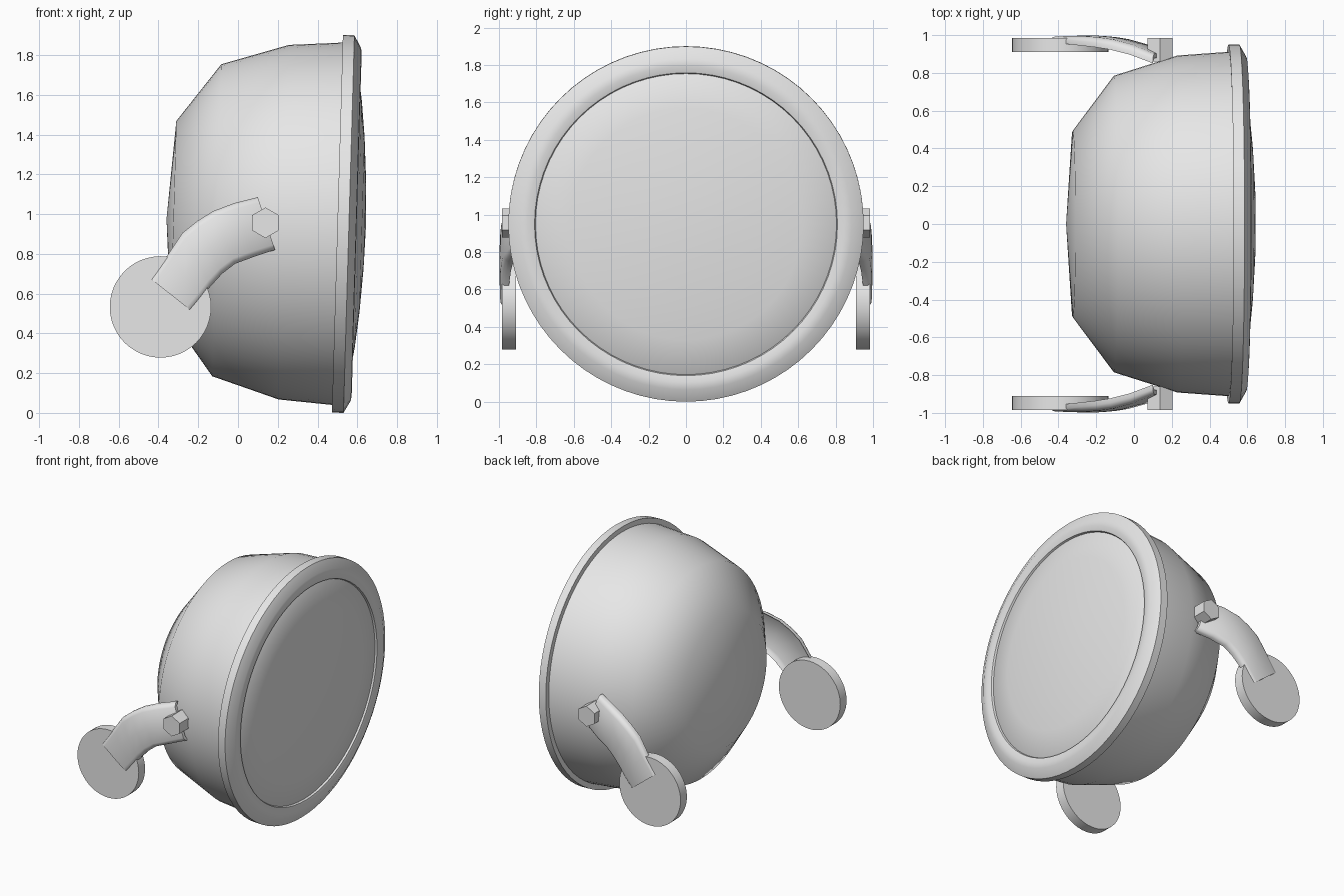
import bpy, bmesh, math
from mathutils import Vector, Matrix

if "Cube" in bpy.data.objects:
    bpy.data.objects.remove(bpy.data.objects["Cube"])

grey = bpy.data.materials.new("light grey")
grey.diffuse_color = (0.8, 0.8, 0.8, 1)
grey.use_nodes = True
grey.node_tree.nodes["Principled BSDF"].inputs["Base Color"].default_value = grey.diffuse_color

PIVOT = Vector((0.545, 0, 0.95))   # centre of the rim
TILT = Matrix.Translation(PIVOT) @ Matrix.Rotation(0.029, 4, 'Y')


def finish(name, bm, angle):
    bmesh.ops.recalc_face_normals(bm, faces=bm.faces)
    me = bpy.data.meshes.new(name)
    bm.to_mesh(me)
    bm.free()
    ob = bpy.data.objects.new(name, me)
    bpy.context.collection.objects.link(ob)
    me.materials.append(grey)
    bpy.ops.object.select_all(action='DESELECT')
    ob.select_set(True)
    bpy.context.view_layer.objects.active = ob
    bpy.ops.object.shade_smooth_by_angle(angle=math.radians(angle))
    return ob


def lathe(name, profile, closed=False, angle=60, n=72):
    """Revolve (x, radius) points about the tilted lamp axis."""
    bm = bmesh.new()
    vs = [bm.verts.new((x - PIVOT.x, 0, r)) for x, r in profile]
    es = [bm.edges.new(p) for p in zip(vs, vs[1:])]
    if closed:
        es.append(bm.edges.new((vs[-1], vs[0])))
    bmesh.ops.spin(bm, geom=vs + es, cent=(0, 0, 0), axis=(1, 0, 0),
                   angle=2 * math.pi, steps=n, use_merge=True)
    bmesh.ops.remove_doubles(bm, verts=bm.verts, dist=1e-4)
    bm.transform(TILT)
    return finish(name, bm, angle)


def prism(name, x, z, r, y0, y1, n, side):
    """Prism along y, with a corner at the top."""
    bm = bmesh.new()
    bmesh.ops.create_cone(bm, cap_ends=True, segments=n, radius1=r, radius2=r, depth=y1 - y0)
    bm.transform(Matrix.Translation((x, side * (y0 + y1) / 2, z)) @ Matrix.Rotation(math.pi / 2, 4, 'X'))
    return finish(name, bm, 30)


# lamp shell, rim and lens
lathe("lamp_shell", [(-0.36, 0), (-0.325, 0.493), (-0.107, 0.785), (0.23, 0.892),
                     (0.505, 0.912), (0.505, 0.86)])
lathe("rim", [(0.502, 0.90), (0.50, 0.95), (0.558, 0.95), (0.594, 0.885),
              (0.597, 0.845), (0.588, 0.81), (0.56, 0.80), (0.52, 0.82)], closed=True, angle=45)
lathe("lens", [(0.57, 0.81), (0.578, 0.80), (0.605, 0.62), (0.624, 0.44), (0.638, 0.22), (0.644, 0)])

# arm stations: top edge x, z, bottom edge x, z, outer y, lip depth
ARM = [(0.10, 1.085, 0.186, 0.82, 0.905, 0.03),
       (-0.02, 1.055, 0.08, 0.785, 0.955, 0.035),
       (-0.125, 1.015, -0.015, 0.75, 0.982, 0.035),
       (-0.205, 0.965, -0.08, 0.70, 0.993, 0.033),
       (-0.28, 0.905, -0.135, 0.64, 0.998, 0.03),
       (-0.35, 0.80, -0.18, 0.585, 0.998, 0.022),
       (-0.437, 0.673, -0.24, 0.517, 0.994, 0.012)]
# cross-section: position across the arm, share of the lip depth
SECTION = [(0, 1), (0.03, 0.5), (0.10, 0.12), (0.5, 0), (0.90, 0.12), (0.97, 0.5), (1, 1)]


def arm(name, side):
    bm = bmesh.new()
    rows = []
    for tx, tz, bx, bz, y, lip in ARM:
        outer = [(tx + (bx - tx) * u, side * (y - lip * d), tz + (bz - tz) * u) for u, d in SECTION]
        inner = [(px, py - side * 0.024, pz) for px, py, pz in reversed(outer)]
        rows.append([bm.verts.new(p) for p in outer + inner])
    k = len(rows[0])
    for a, b in zip(rows, rows[1:]):
        for i in range(k):
            j = (i + 1) % k
            bm.faces.new((a[i], a[j], b[j], b[i]))
    m = len(SECTION)
    for r in (rows[0], rows[-1]):
        for i in range(m - 1):
            bm.faces.new((r[i], r[i + 1], r[k - 2 - i], r[k - 1 - i]))
    return finish(name, bm, 50)


# mounting hardware on both sides
for side, tag in ((-1, "front"), (1, "back")):
    arm(tag + "_arm", side)
    prism(tag + "_bolt", 0.138, 0.956, 0.077, 0.86, 0.985, 6, side)
    prism(tag + "_mount_disc", -0.39, 0.533, 0.255, 0.91, 0.985, 48, side)
